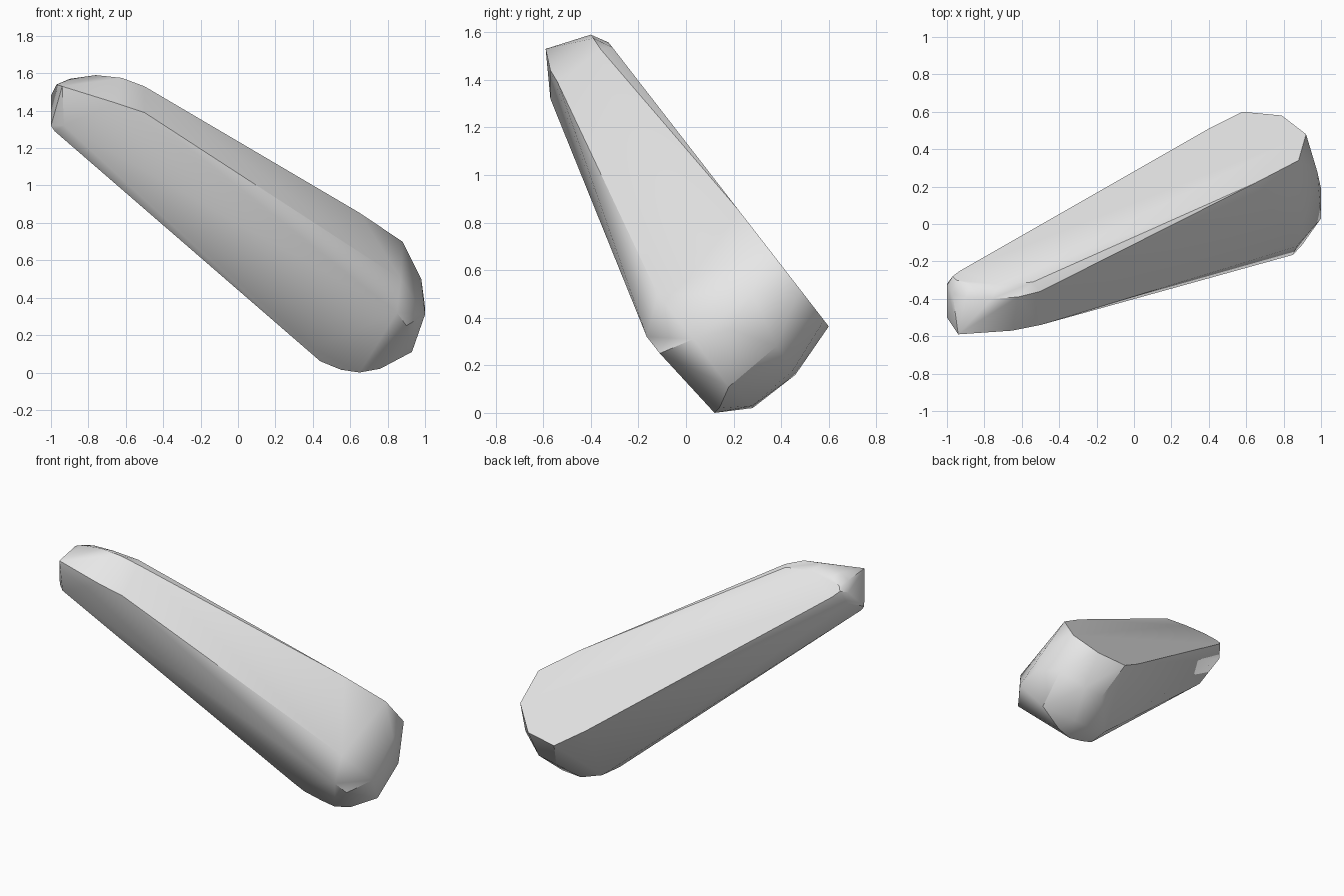
import bpy
import bmesh
import math

default_cube = bpy.data.objects.get("Cube")
if default_cube:
    bpy.data.objects.remove(default_cube, do_unlink=True)


def make_material(name, colour):
    material = bpy.data.materials.new(name)
    material.use_nodes = True
    material.diffuse_color = colour
    shader = material.node_tree.nodes["Principled BSDF"]
    shader.inputs["Base Color"].default_value = colour
    return material


def back_plane_height(y):
    """Height of the sloping flat back at a given depth."""
    return 0.37 + 1.29 * (0.595 - y)


def build_faceted_shell(name, corners, material):
    """Wrap the section corners in one convex faceted shell."""
    bm = bmesh.new()
    for corner in corners:
        bm.verts.new(corner)
    hull = bmesh.ops.convex_hull(bm, input=bm.verts[:])
    unused = [v for v in hull["geom_interior"] if isinstance(v, bmesh.types.BMVert)]
    bmesh.ops.delete(bm, geom=unused, context="VERTS")
    bmesh.ops.dissolve_limit(bm, angle_limit=math.radians(2),
                             verts=bm.verts[:], edges=bm.edges[:])
    bmesh.ops.recalc_face_normals(bm, faces=bm.faces[:])
    mesh = bpy.data.meshes.new(name)
    bm.to_mesh(mesh)
    bm.free()
    mesh.materials.append(material)
    shell = bpy.data.objects.new(name, mesh)
    bpy.context.collection.objects.link(shell)
    bpy.ops.object.select_all(action="DESELECT")
    shell.select_set(True)
    bpy.context.view_layer.objects.active = shell
    bpy.ops.object.shade_smooth_by_angle(angle=math.radians(30))
    return shell


# Outline of the flat back, projected onto the sloping plane
back_outline = [
    (-0.54, -0.31), (0.65, 0.22), (0.88, 0.34), (0.92, 0.48), (0.79, 0.58),
    (0.58, 0.6), (0.4, 0.51), (-0.93, -0.25), (-0.97, -0.28),
    (-0.95, -0.3), (-0.87, -0.32), (-0.72, -0.325),
]
flat_back = [(x, y, back_plane_height(y)) for x, y in back_outline]

# Rounded crest of the narrow upper end
upper_crest = [
    (-0.5, -0.36, 1.53), (-0.62, -0.39, 1.575), (-0.76, -0.4, 1.59),
    (-0.9, -0.39, 1.57), (-0.97, -0.37, 1.54), (-1, -0.33, 1.48),
]

# Narrow nose of the upper end
upper_nose = [
    (-0.94, -0.59, 1.53), (-0.65, -0.57, 1.44), (-0.5, -0.54, 1.39),
    (-0.93, -0.57, 1.32), (-1, -0.5, 1.32), (-1, -0.32, 1.41),
    (-0.98, -0.5, 1.29),
]

# Front ridge and the facets under it
front_ridge = [
    (0.87, -0.12, 0.5), (0.85, -0.165, 0.32), (0.9, -0.11, 0.25),
    (0.4, -0.08, 0.28), (0.4, 0.03, 0.13),
]

# Rounded side of the broad lower end
lower_side = [
    (1, 0.03, 0.31), (1, 0.19, 0.35), (0.98, 0.28, 0.5),
    (0.95, 0.38, 0.28), (0.93, 0.18, 0.11),
]

# Sole of the broad lower end
lower_sole = [
    (0.44, 0.09, 0.06), (0.55, 0.12, 0.015), (0.65, 0.12, 0),
    (0.76, 0.14, 0.02), (0.46, 0.25, 0.06), (0.6, 0.28, 0.02),
    (0.74, 0.28, 0.03), (0.66, 0.46, 0.16), (0.8, 0.45, 0.18),
]

grey = make_material("plain grey", (0.8, 0.8, 0.8, 1))
build_faceted_shell(
    "tapered_body",
    flat_back + upper_crest + upper_nose + front_ridge + lower_side + lower_sole,
    grey,
)
